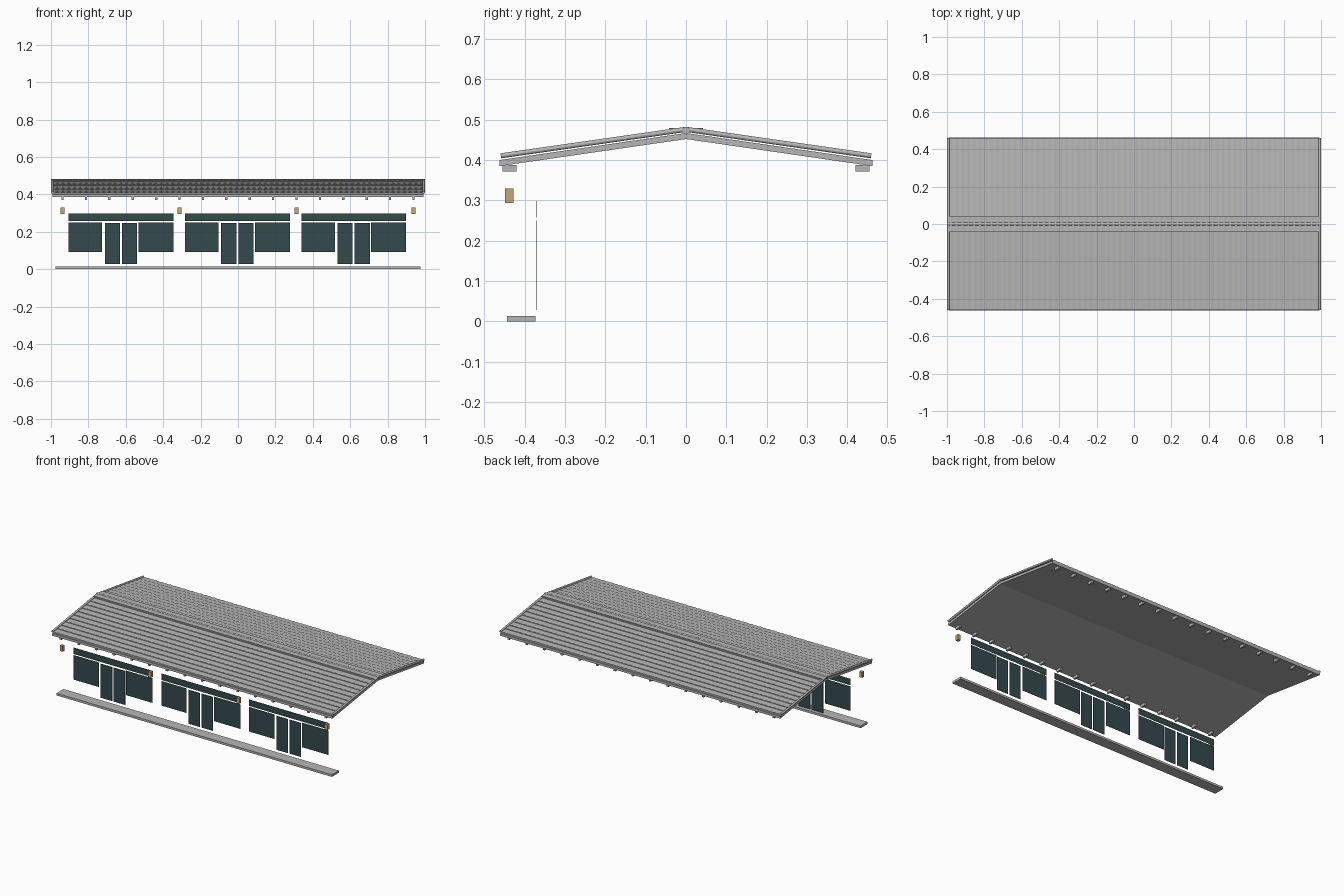
import bpy, bmesh, math

if "Cube" in bpy.data.objects:
    bpy.data.objects.remove(bpy.data.objects["Cube"])


def material(name, rgb):
    m = bpy.data.materials.new(name)
    m.diffuse_color = (*rgb, 1)
    m.use_nodes = True
    m.node_tree.nodes["Principled BSDF"].inputs["Base Color"].default_value = m.diffuse_color
    return m


GREY = material("stone grey", (0.47, 0.47, 0.47))
GLASS = material("dark teal glass", (0.036, 0.068, 0.076))
TAN = material("warm tan", (0.57, 0.38, 0.18))


def make(name, verts, faces, mat):
    me = bpy.data.meshes.new(name)
    me.from_pydata(verts, [], faces)
    me.materials.append(mat)
    bm = bmesh.new()
    bm.from_mesh(me)
    bmesh.ops.recalc_face_normals(bm, faces=bm.faces)
    bm.to_mesh(me)
    bm.free()
    ob = bpy.data.objects.new(name, me)
    bpy.context.collection.objects.link(ob)
    return ob


def prism(name, profile, x0, x1, mat):
    """Extrude a (y, z) profile along x."""
    n = len(profile)
    verts = [(x, y, z) for x in (x0, x1) for y, z in profile]
    faces = [(i, (i + 1) % n, n + (i + 1) % n, n + i) for i in range(n)]
    faces += [tuple(range(n)), tuple(range(n, 2 * n))]
    return make(name, verts, faces, mat)


def box(name, x0, x1, y0, y1, z0, z1, mat):
    return prism(name, [(y0, z0), (y1, z0), (y1, z1), (y0, z1)], x0, x1, mat)


def rod(name, a, b, r, mat, sides=10):
    """Round bar from a to b."""
    from mathutils import Vector
    a, b = Vector(a), Vector(b)
    q = (b - a).to_track_quat('Z', 'Y')
    ring = [q @ Vector((r * math.cos(t), r * math.sin(t), 0))
            for t in (2 * math.pi * i / sides for i in range(sides))]
    verts = [p + v for p in (a, b) for v in ring]
    faces = [(i, (i + 1) % sides, sides + (i + 1) % sides, sides + i) for i in range(sides)]
    faces += [tuple(range(sides)), tuple(range(sides, 2 * sides))]
    ob = make(name, verts, faces, mat)
    for p in ob.data.polygons:
        p.use_smooth = len(p.vertices) == 4
    return ob


# Roof slab: shallow gable
EAVE, RIDGE_Z, EAVE_Z = 0.462, 0.467, 0.400
prism("roof_slab", [(-EAVE, 0.385), (0, 0.452), (EAVE, 0.385),
                    (EAVE, EAVE_Z), (0, RIDGE_Z), (-EAVE, EAVE_Z)], -0.992, 0.992, GREY)

# Overlapping courses of gently scalloped tiles
COURSES, TILES, SEG = 11, 64, 6


def tile_slope(name, side):
    cols = TILES * SEG
    length = 0.459
    rows = [(0.0, 0.001, 0)]                      # distance up slope, lift, wave
    for c in range(COURSES):
        rows.append((c / COURSES, 0.0105, 1))
        rows.append(((c + 1) / COURSES, 0.0065, 0))
    verts, faces = [], []
    for t, lift, wave in rows:
        for i in range(cols + 1):
            x = -0.99 + 1.98 * i / cols
            y = length * (1 - t)
            z = EAVE_Z + (RIDGE_Z - EAVE_Z) * t + lift
            z += wave * 0.0012 * math.sin(2 * math.pi * i / SEG)
            verts.append((x, side * y, z))
    w = cols + 1
    for r in range(len(rows) - 1):
        for i in range(cols):
            f = (r * w + i, r * w + i + 1, (r + 1) * w + i + 1, (r + 1) * w + i)
            faces.append(f if side < 0 else f[::-1])
    return make(name, verts, faces, GREY)


for side, label in ((-1, "front"), (1, "back")):
    tile_slope(label + "_roof_tiles", side)
    # Rounded verge tiles along both gable ends
    for sx in (-1, 1):
        rod(label + "_verge_roll", (sx * 0.993, side * 0.459, 0.4105),
            (sx * 0.993, 0, 0.476), 0.0065, GREY)
    # Flat ridge courses beside the ridge roll
    n = TILES * 2
    verts = []
    for y, z in ((0.004, 0.4745), (0.042, 0.4745), (0.042, 0.4785), (0.004, 0.4785)):
        verts += [(-0.995 + 1.99 * i / n, side * y, z + (0.0012 if i % 2 else 0))
                  for i in range(n + 1)]
    w = n + 1
    faces = [(k * w + i, k * w + i + 1, (k + 1) % 4 * w + i + 1, (k + 1) % 4 * w + i)
             for k in range(4) for i in range(n)]
    faces += [tuple(k * w for k in range(4)), tuple(k * w + n for k in range(4))]
    make(label + "_ridge_cap", verts, faces, GREY)
    # Rafter ends below the eaves
    for i in range(16):
        x = -0.938 + i * 0.12507
        y0, y1 = sorted((side * 0.42, side * 0.455))
        box(label + "_rafter_end", x - 0.006, x + 0.006, y0, y1, 0.371, 0.388, GREY)

rod("ridge_roll", (-1, 0, 0.473), (1, 0, 0.473), 0.0095, GREY, 12)

# Hanging lamps under the front eave
for i in range(4):
    x = -0.938 + i * 0.6253
    box("lamp", x - 0.01, x + 0.01, -0.448, -0.428, 0.294, 0.329, TAN)

# Front step
box("front_step", -0.975, 0.975, -0.443, -0.373, 0.0, 0.014, GREY)

# Three glazed bays: transom, side windows and double doors
PANES = (("transom_glass", -0.28, 0.28, 0.257, 0.298),
         ("left_window_glass", -0.28, -0.101, 0.093, 0.250),
         ("left_door_glass", -0.087, -0.006, 0.028, 0.246),
         ("right_door_glass", 0.005, 0.086, 0.028, 0.246),
         ("right_window_glass", 0.093, 0.28, 0.093, 0.250))
for cx in (-0.625, -0.003, 0.619):
    for name, x0, x1, z0, z1 in PANES:
        box(name, cx + x0, cx + x1, -0.3715, -0.3705, z0, z1, GLASS)
